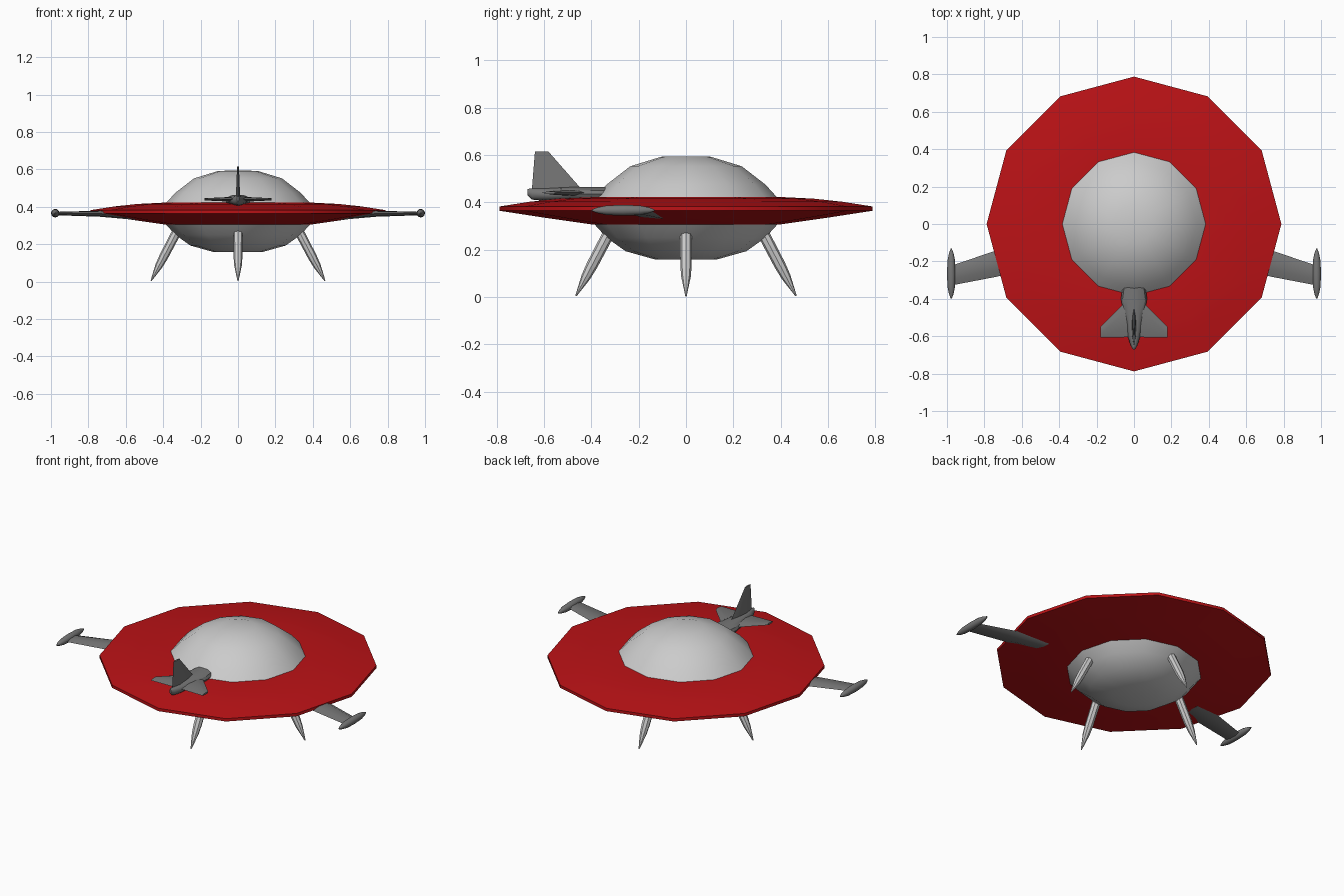
import bpy, bmesh, math
from mathutils import Vector

if "Cube" in bpy.data.objects:
    bpy.data.objects.remove(bpy.data.objects["Cube"])


def material(name, rgb):
    m = bpy.data.materials.new(name)
    m.diffuse_color = (*rgb, 1)
    m.use_nodes = True
    m.node_tree.nodes["Principled BSDF"].inputs["Base Color"].default_value = m.diffuse_color
    return m


red = material("red_paint", (0.5, 0.006, 0.008))
dark = material("dark_metal", (0.18, 0.18, 0.18))


def loft(name, rings, mat=None, smooth=35):
    """Skin a list of equal-length rings and cap both ends."""
    bm = bmesh.new()
    rows = [[bm.verts.new(p) for p in ring] for ring in rings]
    n = len(rows[0])
    for a, b in zip(rows, rows[1:]):
        for i in range(n):
            j = (i + 1) % n
            bm.faces.new((a[i], a[j], b[j], b[i]))
    bm.faces.new(rows[0])
    bm.faces.new(rows[-1])
    bmesh.ops.recalc_face_normals(bm, faces=bm.faces)
    me = bpy.data.meshes.new(name)
    bm.to_mesh(me)
    bm.free()
    ob = bpy.data.objects.new(name, me)
    bpy.context.collection.objects.link(ob)
    if mat:
        me.materials.append(mat)
    if smooth:
        bpy.ops.object.select_all(action='DESELECT')
        ob.select_set(True)
        bpy.context.view_layer.objects.active = ob
        bpy.ops.object.shade_smooth_by_angle(angle=math.radians(smooth))
    return ob


def ring(center, u, v, ru, rv, n=12):
    c, u, v = Vector(center), Vector(u), Vector(v)
    return [c + u * ru * math.cos(2 * math.pi * i / n) + v * rv * math.sin(2 * math.pi * i / n)
            for i in range(n)]


def lathe_z(profile):
    return [ring((0, 0, z), (1, 0, 0), (0, 1, 0), r, r) for r, z in profile]


def blade(stations):
    """Thin six-sided wing sections: (x, y_front, y_rear, z, half_thickness)."""
    out = []
    for x, yf, yr, z, t in stations:
        c = yr - yf
        out.append([Vector((x, yf + c * f, z + t * s)) for f, s in
                    ((0, 0), (0.25, 1), (0.7, 0.8), (1, 0), (0.7, -0.8), (0.25, -1))])
    return out


# Saucer disc and cabin
loft("saucer_disc", lathe_z([(0.2, 0.305), (0.39, 0.305), (0.6, 0.335), (0.788, 0.364),
                             (0.788, 0.382), (0.66, 0.402), (0.54, 0.415), (0.4, 0.422),
                             (0.2, 0.422)]), red)
loft("cabin_dome", lathe_z([(0.385, 0.37), (0.385, 0.42), (0.335, 0.475), (0.235, 0.552),
                            (0.105, 0.592), (0.01, 0.594)]), smooth=40)
loft("cabin_belly", lathe_z([(0.385, 0.37), (0.385, 0.305), (0.335, 0.25), (0.255, 0.193),
                             (0.13, 0.158), (0.01, 0.157)]), smooth=40)

# Four splayed landing legs
for k in range(4):
    a = k * math.pi / 2
    out, side = Vector((math.cos(a), math.sin(a), 0)), Vector((-math.sin(a), math.cos(a), 0))
    top, foot = out * 0.315 + Vector((0, 0, 0.29)), out * 0.465 + Vector((0, 0, 0.004))
    d = (foot - top).normalized()
    across = side.cross(d)
    loft(f"landing_leg_{k + 1}",
         [ring(top.lerp(foot, t), side, across, r, r, 8)
          for t, r in ((0, 0.022), (0.12, 0.025), (0.55, 0.024), (0.72, 0.02), (1, 0.003))])

# Side wings with tip pods, tail planes
for s, tag in ((-1, "left"), (1, "right")):
    loft(f"{tag}_wing", blade([(s * 0.55, -0.05, -0.24, 0.36, 0.03),
                               (s * 0.74, -0.143, -0.283, 0.363, 0.016),
                               (s * 0.975, -0.222, -0.328, 0.364, 0.009)]), dark)
    loft(f"{tag}_wing_pod",
         [ring((s * 0.977, y, 0.366), (1, 0, 0), (0, 0, 1), r, r)
          for y, r in ((-0.132, 0.003), (-0.155, 0.012), (-0.195, 0.02), (-0.265, 0.023),
                       (-0.335, 0.02), (-0.375, 0.012), (-0.398, 0.003))], dark)
    loft(f"{tag}_tail_plane", blade([(s * 0.03, -0.40, -0.605, 0.44, 0.013),
                                     (s * 0.178, -0.548, -0.608, 0.44, 0.006)]), dark)

# Tail body
loft("tail_body", [ring((0, y, z), (1, 0, 0), (0, 0, 1), rx, rz)
                   for y, z, rx, rz in ((-0.32, 0.435, 0.058, 0.03), (-0.40, 0.435, 0.07, 0.03),
                                        (-0.48, 0.435, 0.055, 0.03), (-0.60, 0.433, 0.034, 0.027),
                                        (-0.65, 0.435, 0.018, 0.024), (-0.67, 0.443, 0.006, 0.013))],
     dark)

# Upright tail fin: sections (z, y_rear, y_front, half_width)
fin = []
for z, y0, y1, w in ((0.44, -0.655, -0.43, 0.013), (0.465, -0.65, -0.45, 0.011),
                     (0.615, -0.638, -0.582, 0.005)):
    c = y1 - y0
    fin.append([Vector((w * q, y0 + c * f, z)) for f, q in
                ((0, 0), (0.3, 1), (0.75, 0.8), (1, 0), (0.75, -0.8), (0.3, -1))])
loft("tail_fin", fin, dark)
